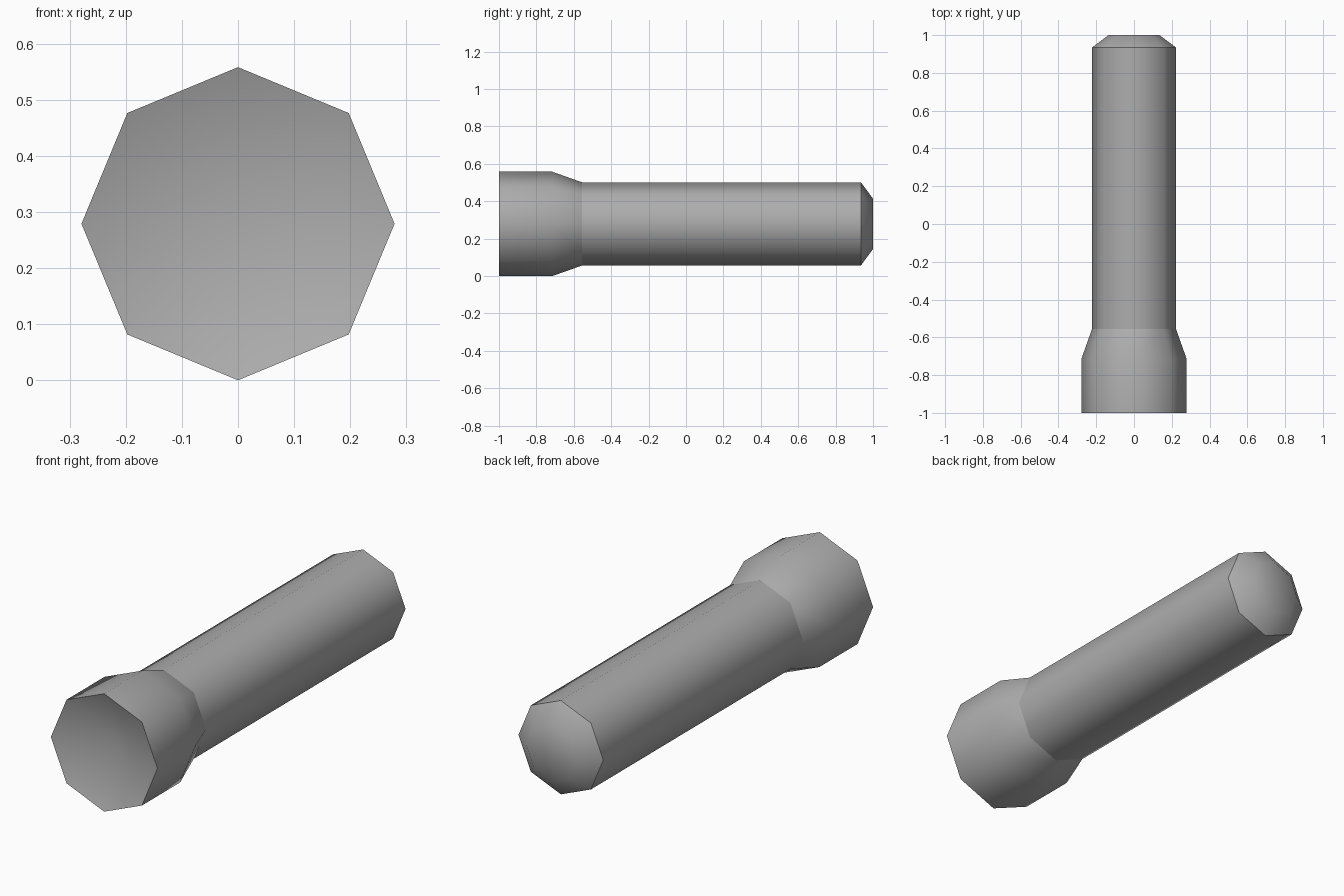
import bpy, bmesh, math

cube = bpy.data.objects.get("Cube")
if cube:
    bpy.data.objects.remove(cube, do_unlink=True)

SIDES = 8
CENTRE_Z = 0.279

grey = bpy.data.materials.new("plain grey")
grey.use_nodes = True
colour = (0.42, 0.42, 0.42, 1)
grey.diffuse_color = colour
grey.node_tree.nodes["Principled BSDF"].inputs["Base Color"].default_value = colour


def lathe(name, profile):
    """Octagonal turned part along y from (y, radius) points; radius 0 is a tip."""
    bm = bmesh.new()
    rings = []
    for y, r in profile:
        count = SIDES if r else 1
        rings.append([bm.verts.new((r * math.sin(math.tau * i / SIDES), y,
                                    CENTRE_Z + r * math.cos(math.tau * i / SIDES)))
                      for i in range(count)])
    for a, b in zip(rings, rings[1:]):
        for i in range(SIDES):
            j = (i + 1) % SIDES
            corners = [a[i % len(a)], a[j % len(a)], b[j % len(b)], b[i % len(b)]]
            bm.faces.new(list(dict.fromkeys(corners)))
    for face in bm.faces:
        face.smooth = True
    mesh = bpy.data.meshes.new(name)
    bm.to_mesh(mesh)
    bm.free()
    mesh.materials.append(grey)
    obj = bpy.data.objects.new(name, mesh)
    bpy.context.collection.objects.link(obj)
    return obj


# Dished reflector set into the front opening
lathe("reflector", [(-0.9, 0), (-1, 0.279)])
# Wide head tapering to the handle
lathe("head", [(-1, 0.279), (-0.715, 0.279), (-0.555, 0.222)])
# Long straight handle
lathe("handle", [(-0.555, 0.222), (0.935, 0.222)])
# Chamfered tail cap
lathe("tail_cap", [(0.935, 0.222), (1, 0.135), (1, 0)])
